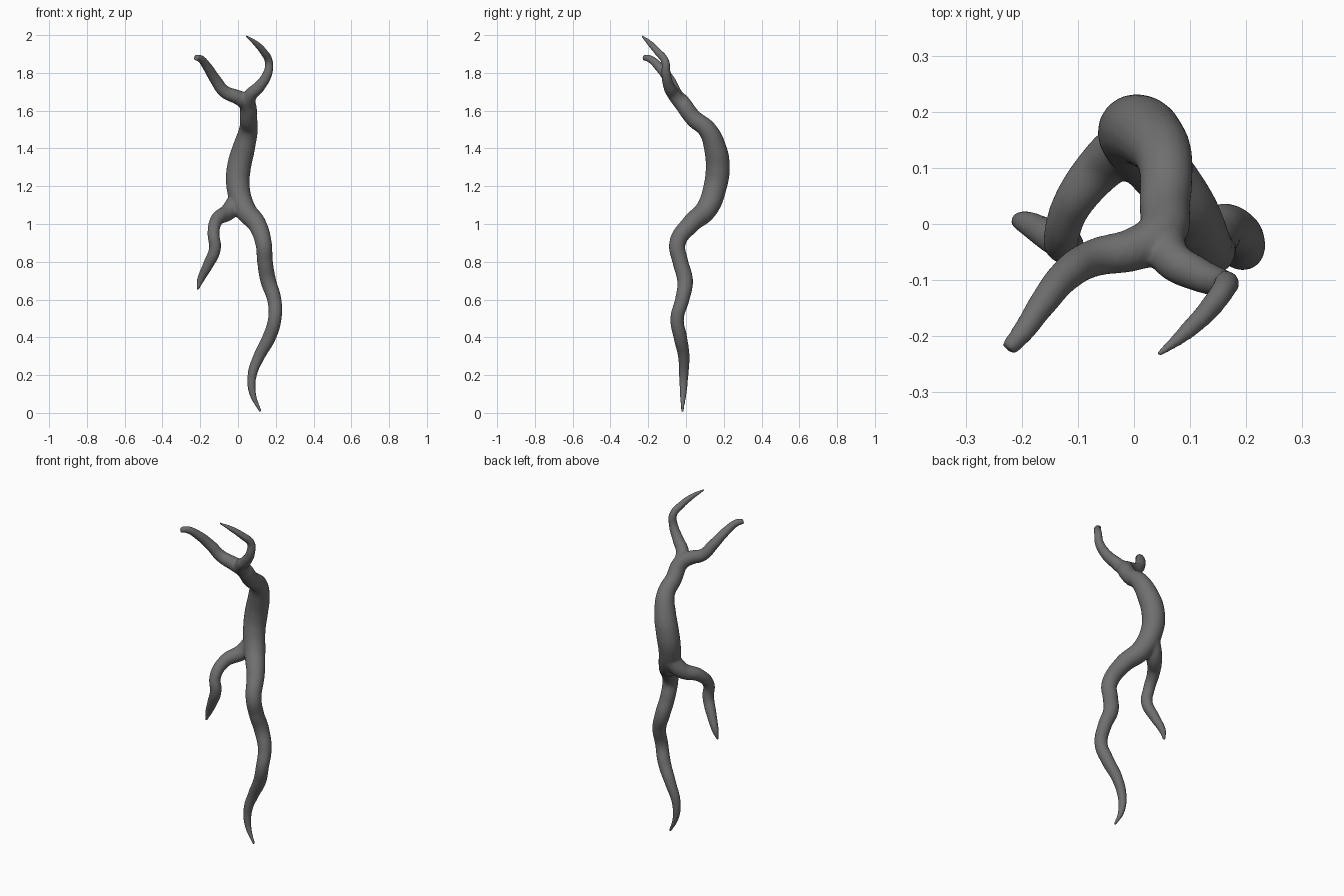
import bpy

cube = bpy.data.objects.get("Cube")
if cube:
    bpy.data.objects.remove(cube, do_unlink=True)

# Single bark colour
bark = bpy.data.materials.new("grey_bark")
bark.use_nodes = True
bark.diffuse_color = (0.16, 0.16, 0.16, 1)
bark.node_tree.nodes["Principled BSDF"].inputs["Base Color"].default_value = bark.diffuse_color
bark.node_tree.nodes["Principled BSDF"].inputs["Roughness"].default_value = 0.8

# Each limb is a path of x, y, z, radius
main_stem = [
    (.12, -.02, .005, .008), (.078, -.015, .1, .018), (.075, -.012, .2, .025),
    (.112, -.012, .3, .031), (.165, -.03, .4, .036), (.195, -.047, .5, .036),
    (.192, -.02, .6, .038), (.16, -.005, .7, .042), (.143, -.03, .8, .042),
    (.135, -.045, .9, .044), (.1, .025, 1.0, .05), (.035, .11, 1.08, .058),
    (0, .155, 1.2, .062), (.005, .168, 1.3, .064), (.03, .155, 1.4, .06),
    (.055, .112, 1.5, .05), (.055, .04, 1.56, .046), (.045, -.02, 1.64, .044),
    (0, -.045, 1.67, .039), (-.07, -.06, 1.7, .034), (-.12, -.09, 1.765, .03),
    (-.165, -.145, 1.835, .025), (-.2, -.195, 1.876, .02), (-.225, -.224, 1.881, .016)]
lower_branch = [
    (.0, .145, 1.13, .05), (-.05, .11, 1.065, .045), (-.11, .035, 1.025, .036),
    (-.13, -.03, .95, .032), (-.122, -.037, .87, .032), (-.16, -.015, .78, .028),
    (-.2, .005, .7, .019), (-.214, .002, .65, .008)]
upper_branch = [
    (.05, 0, 1.61, .04), (.065, -.06, 1.68, .036), (.115, -.09, 1.73, .031),
    (.158, -.106, 1.8, .025), (.163, -.11, 1.86, .022), (.135, -.15, 1.912, .02),
    (.09, -.195, 1.96, .015), (.043, -.233, 1.995, .007)]

# Tapered tubes
curve = bpy.data.curves.new("limb_paths", "CURVE")
curve.dimensions = "3D"
curve.bevel_depth = 1
curve.bevel_resolution = 6
curve.resolution_u = 8
curve.use_fill_caps = True
for path in (main_stem, lower_branch, upper_branch):
    spline = curve.splines.new("BEZIER")
    spline.bezier_points.add(len(path) - 1)
    spline.radius_interpolation = "CARDINAL"
    for point, (x, y, z, r) in zip(spline.bezier_points, path):
        point.co = (x, y, z)
        point.radius = r
        point.handle_left_type = point.handle_right_type = "AUTO"
paths = bpy.data.objects.new("limb_paths", curve)
bpy.context.collection.objects.link(paths)
bpy.context.view_layer.update()
mesh = bpy.data.meshes.new_from_object(
    paths.evaluated_get(bpy.context.evaluated_depsgraph_get()))
bpy.data.objects.remove(paths, do_unlink=True)

# Fuse the limbs into one smooth skin
branch = bpy.data.objects.new("forked_branch", mesh)
bpy.context.collection.objects.link(branch)
mesh.materials.clear()
mesh.materials.append(bark)
remesh = branch.modifiers.new("fuse", "REMESH")
remesh.mode = "VOXEL"
remesh.voxel_size = 0.006
remesh.use_smooth_shade = True
smooth = branch.modifiers.new("soften", "SMOOTH")
smooth.factor = 0.5
smooth.iterations = 10
